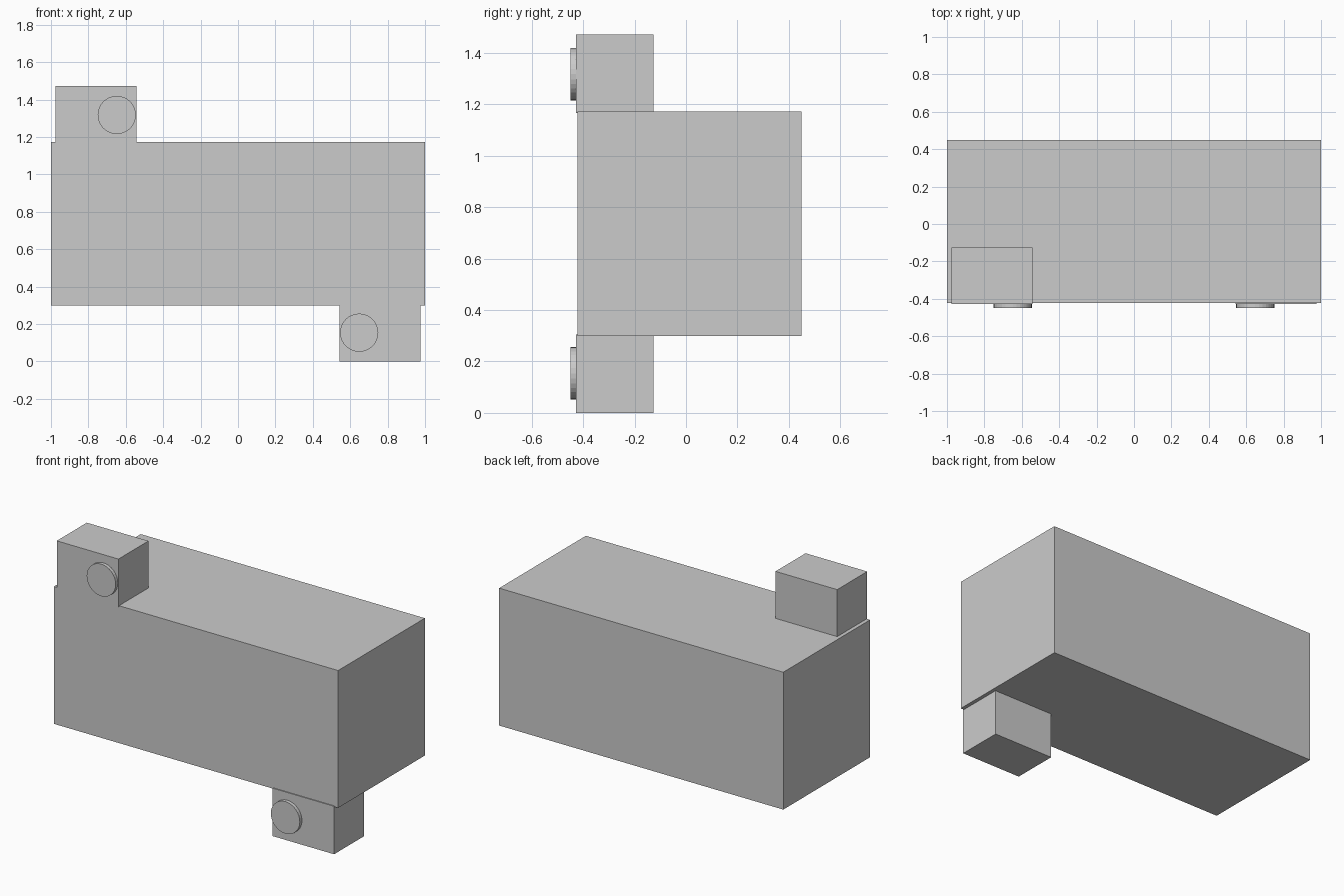
import bpy
import math

if "Cube" in bpy.data.objects:
    bpy.data.objects.remove(bpy.data.objects["Cube"])


def box(name, x0, x1, y0, y1, z0, z1):
    bpy.ops.mesh.primitive_cube_add(size=1, location=((x0 + x1) / 2, (y0 + y1) / 2, (z0 + z1) / 2))
    ob = bpy.context.object
    ob.name = name
    ob.scale = (x1 - x0, y1 - y0, z1 - z0)
    bpy.ops.object.transform_apply(location=False, rotation=False, scale=True)
    return ob


def disc(name, x, z):
    bpy.ops.mesh.primitive_cylinder_add(vertices=32, radius=0.102, depth=0.024,
                                        location=(x, -0.438, z),
                                        rotation=(math.pi / 2, 0, 0))
    bpy.context.object.name = name


HEIGHT = 1.472

# Main body
box("body", -1, 1, -0.422, 0.45, 0.299, 1.173)

# Lower and upper hinge tabs with round pins, half a turn apart about y
box("lower_tab", 0.542, 0.976, -0.428, -0.126, 0, 0.305)
disc("lower_pin", 0.648, 0.154)
box("upper_tab", -0.976, -0.542, -0.428, -0.126, HEIGHT - 0.305, HEIGHT)
disc("upper_pin", -0.648, HEIGHT - 0.154)
